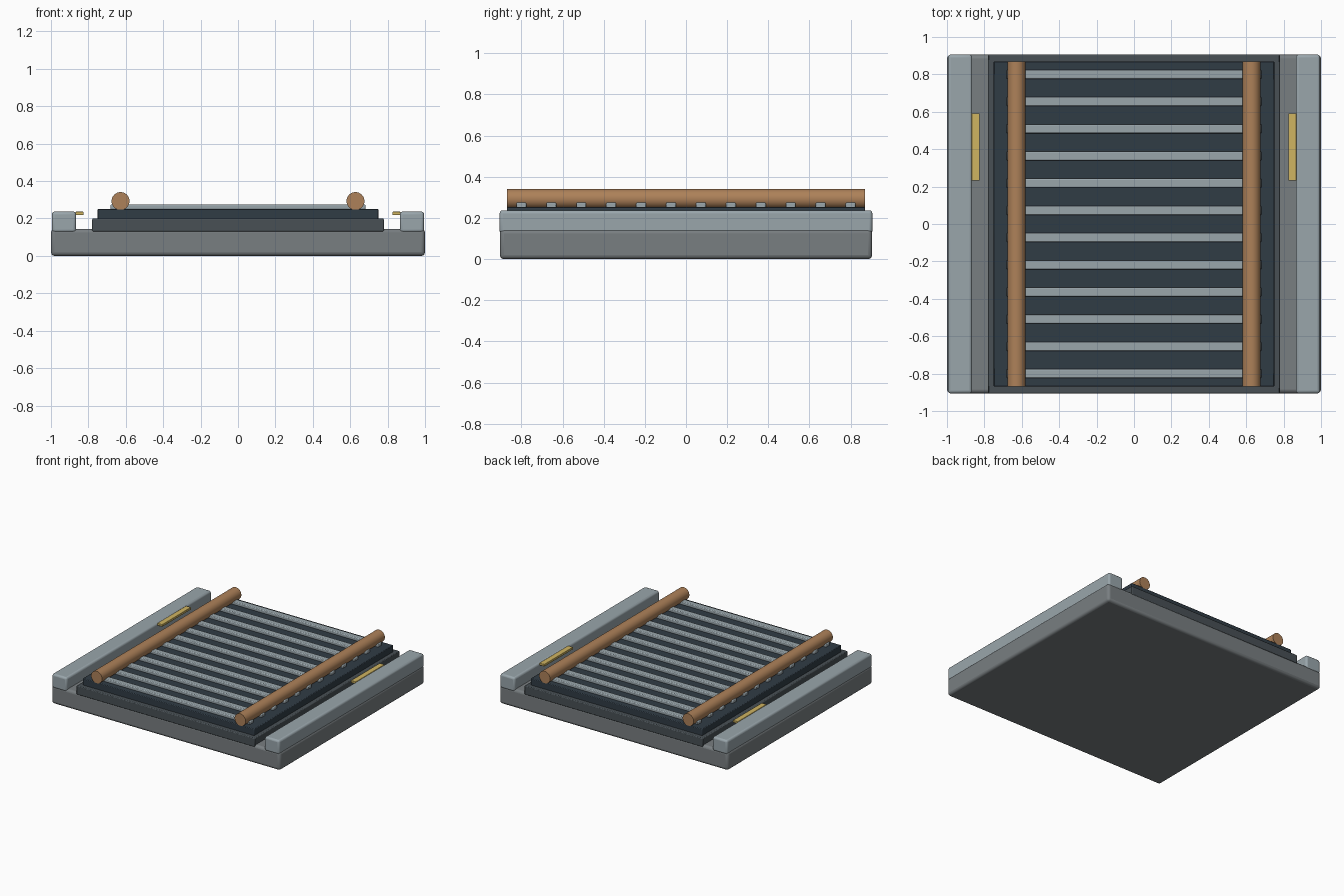
import bpy
import math

if "Cube" in bpy.data.objects:
    bpy.data.objects.remove(bpy.data.objects["Cube"])


def material(name, rgb):
    m = bpy.data.materials.new(name)
    m.diffuse_color = (*rgb, 1)
    m.use_nodes = True
    m.node_tree.nodes["Principled BSDF"].inputs["Base Color"].default_value = m.diffuse_color
    return m


STEEL = material("mid_grey", (0.19, 0.21, 0.22))
LIGHT = material("light_grey", (0.32, 0.38, 0.41))
DARK = material("dark_grey", (0.065, 0.08, 0.09))
NAVY = material("dark_slate", (0.03, 0.045, 0.06))
WOOD = material("copper_brown", (0.42, 0.22, 0.10))
GOLD = material("gold", (0.63, 0.46, 0.12))


def finish(obj, name, mat, bevel, segments):
    obj.name = name
    obj.data.materials.append(mat)
    if bevel:
        mod = obj.modifiers.new("soft_edges", 'BEVEL')
        mod.width = bevel
        mod.segments = segments
        mod.limit_method = 'ANGLE'
    bpy.ops.object.shade_smooth_by_angle(angle=math.radians(35))
    return obj


def box(name, x, y, z, mat, bevel=0.0, segments=3):
    """Box from (min, max) ranges on each axis."""
    ranges = (x, y, z)
    bpy.ops.mesh.primitive_cube_add(size=1, location=[(a + b) / 2 for a, b in ranges])
    obj = bpy.context.object
    obj.scale = [b - a for a, b in ranges]
    bpy.ops.object.transform_apply(location=False, rotation=False, scale=True)
    return finish(obj, name, mat, bevel, segments)


# Stacked bed: base slab, deck and recessed panel
box("base", (-1, 1), (-0.905, 0.905), (0, 0.145), STEEL, 0.02)
box("deck", (-0.78, 0.78), (-0.906, 0.906), (0.13, 0.2), DARK, 0.006, 2)
box("panel", (-0.75, 0.75), (-0.87, 0.87), (0.195, 0.252), NAVY, 0.005, 2)

# Cross slats
for i in range(12):
    y = -0.8 + i * 1.6 / 11
    box(f"slat_{i + 1}", (-0.682, 0.682), (y - 0.024, y + 0.024),
        (0.248, 0.275), LIGHT, 0.006, 2)

# Side rails, marker strips and long rods
for side, s in (("left", -1), ("right", 1)):
    box(f"{side}_rail", sorted((s * 0.865, s * 0.995)), (-0.906, 0.906),
        (0.125, 0.237), LIGHT, 0.015)
    box(f"{side}_marker", sorted((s * 0.825, s * 0.868)), (0.232, 0.592),
        (0.218, 0.236), GOLD, 0.003, 2)
    bpy.ops.mesh.primitive_cylinder_add(vertices=32, radius=0.048, depth=1.74,
                                        location=(s * 0.628, 0, 0.293),
                                        rotation=(math.pi / 2, 0, 0))
    finish(bpy.context.object, f"{side}_rod", WOOD, 0, 0)
